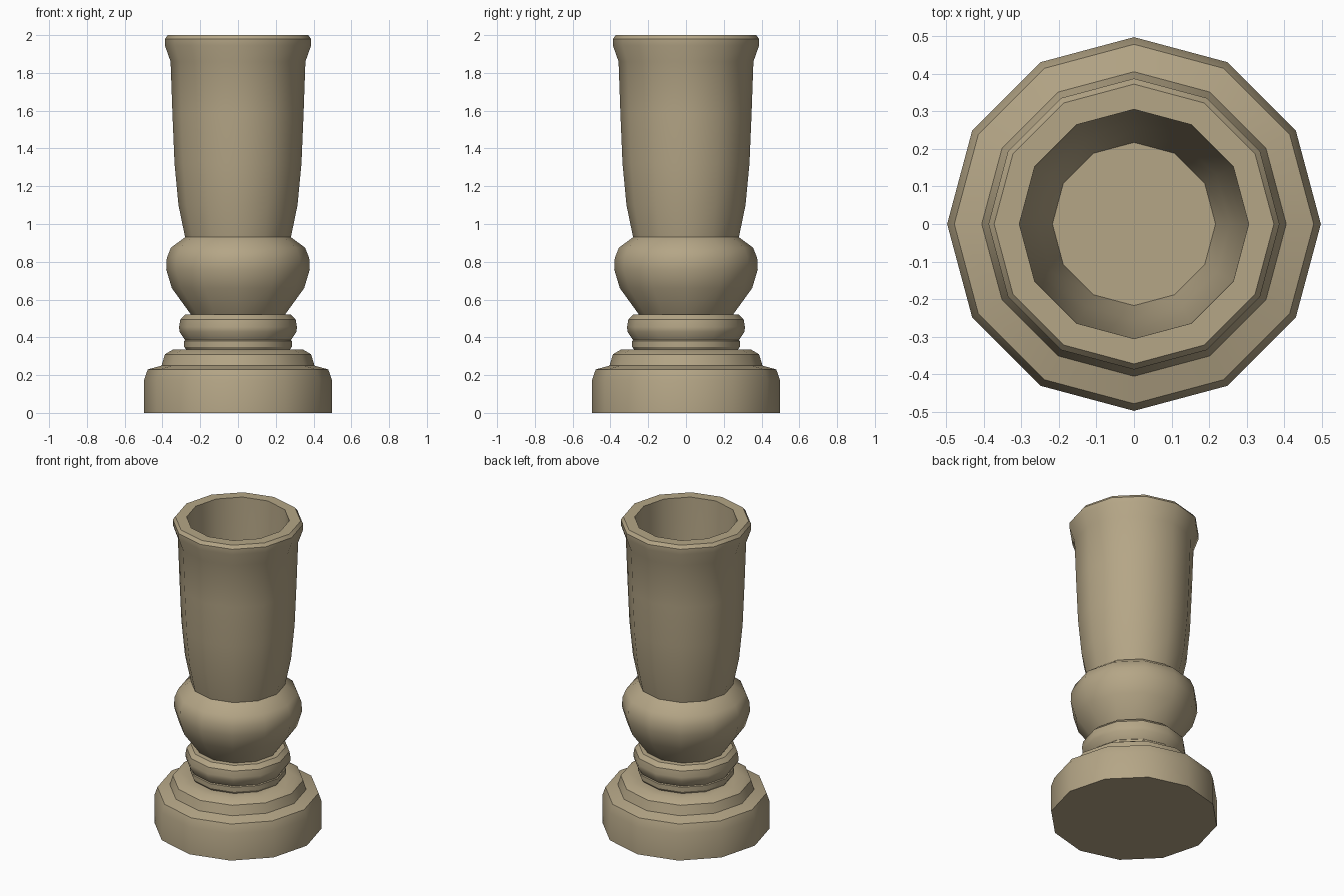
import bpy, bmesh, math

if "Cube" in bpy.data.objects:
    bpy.data.objects.remove(bpy.data.objects["Cube"])

SIDES = 12
mat = bpy.data.materials.new("tan_stone")
mat.diffuse_color = (0.46, 0.38, 0.24, 1)
mat.use_nodes = True
mat.node_tree.nodes["Principled BSDF"].inputs["Base Color"].default_value = mat.diffuse_color


def lathe(name, profile, cap_start=False, cap_end=False):
    """Turn a bottom-to-top (radius, height) profile into a 12-sided part."""
    bm = bmesh.new()
    rings = []
    for r, z in profile:
        rings.append([bm.verts.new((r * math.cos(a), r * math.sin(a), z))
                      for a in (2 * math.pi * i / SIDES for i in range(SIDES))])
    for lo, hi in zip(rings, rings[1:]):
        for i in range(SIDES):
            j = (i + 1) % SIDES
            bm.faces.new((lo[i], lo[j], hi[j], hi[i]))
    if cap_start:
        bm.faces.new(rings[0][::-1])
    if cap_end:
        bm.faces.new(rings[-1])
    me = bpy.data.meshes.new(name)
    bm.to_mesh(me)
    bm.free()
    me.materials.append(mat)
    ob = bpy.data.objects.new(name, me)
    bpy.context.collection.objects.link(ob)
    bpy.ops.object.select_all(action='DESELECT')
    ob.select_set(True)
    bpy.context.view_layer.objects.active = ob
    bpy.ops.object.shade_smooth_by_angle(angle=math.radians(32))
    return ob


# Stepped foot
lathe("base", [(0.497, 0), (0.497, 0.175), (0.478, 0.23), (0.405, 0.25),
               (0.387, 0.31), (0.345, 0.335), (0.275, 0.335)], cap_start=True)

# Narrow neck and rounded ring
lathe("collar", [(0.275, 0.335), (0.285, 0.35), (0.285, 0.38), (0.28, 0.385),
                 (0.31, 0.43), (0.312, 0.455), (0.305, 0.495), (0.28, 0.52),
                 (0.25, 0.522)])

# Swollen bulb
lathe("bulb", [(0.25, 0.522), (0.35, 0.66), (0.38, 0.76), (0.377, 0.82),
               (0.355, 0.875), (0.28, 0.93)])

# Hollow cup with a flared lip, outside then inside
lathe("cup", [(0.28, 0.93), (0.315, 1.1), (0.336, 1.32), (0.347, 1.58),
              (0.357, 1.86), (0.387, 1.945), (0.387, 1.98), (0.372, 2.0),
              (0.305, 2.0), (0.298, 1.75), (0.283, 1.4), (0.255, 1.15),
              (0.217, 0.97)], cap_end=True)
